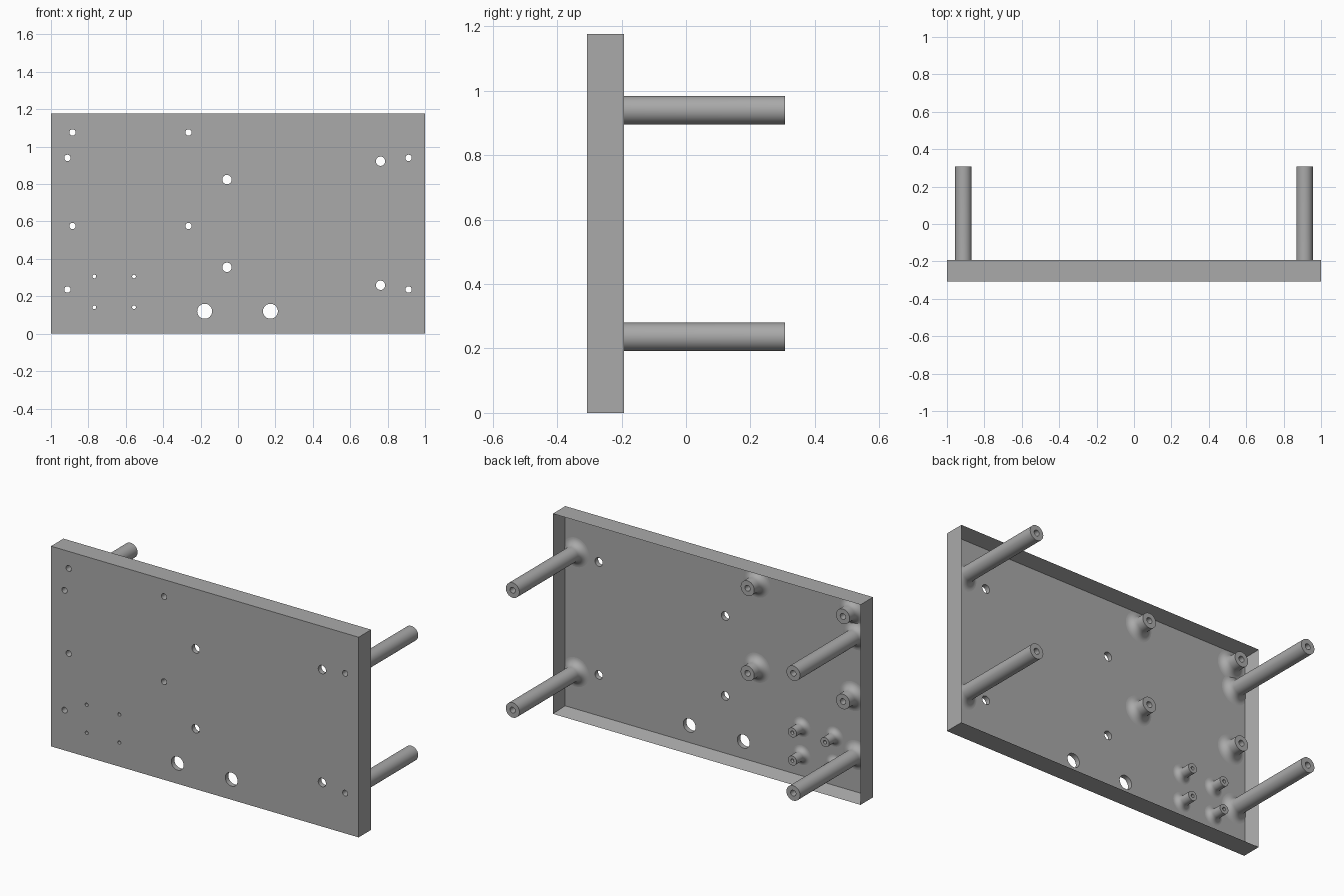
import bpy, bmesh, math

old = bpy.data.objects.get("Cube")
if old:
    bpy.data.objects.remove(old, do_unlink=True)

W, H = 1.0, 1.176                                  # half width, height
FRONT, FLOOR, RIM, TIP = -0.308, -0.279, -0.192, 0.307
WALL = 0.027

grey = bpy.data.materials.new("plain grey")
grey.use_nodes = True
color = (0.4, 0.4, 0.4, 1)
grey.diffuse_color = color
grey.node_tree.nodes["Principled BSDF"].inputs["Base Color"].default_value = color


def add_object(name, bm):
    bmesh.ops.recalc_face_normals(bm, faces=bm.faces)
    mesh = bpy.data.meshes.new(name)
    bm.to_mesh(mesh)
    bm.free()
    mesh.materials.append(grey)
    obj = bpy.data.objects.new(name, mesh)
    bpy.context.collection.objects.link(obj)
    return obj


def ring_loop(name, profile, x, z, steps=40):
    """Revolve a closed (radius, y) profile around the y axis through (x, z)."""
    bm = bmesh.new()
    rings = []
    for i in range(steps):
        a = math.tau * i / steps
        rings.append([bm.verts.new((x + r * math.cos(a), y, z + r * math.sin(a)))
                      for r, y in profile])
    n = len(profile)
    for i in range(steps):
        p, q = rings[i], rings[(i + 1) % steps]
        for j in range(n):
            k = (j + 1) % n
            bm.faces.new((p[j], p[k], q[k], q[j]))
    return add_object(name, bm)


def pillar(name, x, z, radius, bore, tip, fillet):
    """Hollow pillar with a rounded flare where it meets the panel."""
    profile = [(bore, FLOOR), (radius + fillet, FLOOR)]
    for i in range(1, 9):
        a = math.pi / 2 * i / 8
        profile.append((radius + fillet * (1 - math.sin(a)),
                        FLOOR + fillet * (1 - math.cos(a))))
    profile += [(radius, tip), (bore, tip)]
    obj = ring_loop(name, profile, x, z)
    bpy.ops.object.select_all(action='DESELECT')
    obj.select_set(True)
    bpy.context.view_layer.objects.active = obj
    bpy.ops.object.shade_smooth_by_angle(angle=math.radians(35))


# Hole groups: centres and radius
posts = [(s * 0.912, z) for s in (-1, 1) for z in (0.236, 0.94)]
standoffs = [(x, z) for x in (-0.885, -0.265) for z in (0.576, 1.076)]
pegs = [(x, z) for x in (-0.768, -0.556) for z in (0.141, 0.306)]
screws = [(-0.059, 0.355), (-0.059, 0.824), (0.762, 0.259), (0.762, 0.922)]
ports = [(-0.178, 0.12), (0.173, 0.12)]
groups = [(posts, 0.017), (standoffs, 0.017), (pegs, 0.01), (screws, 0.025), (ports, 0.04)]

# Shallow tray: box with the back face inset and pushed in
bm = bmesh.new()
bmesh.ops.create_cube(bm, size=1)
for v in bm.verts:
    v.co = (v.co.x * 2 * W, FRONT if v.co.y < 0 else RIM, (v.co.z + 0.5) * H)
bm.normal_update()
back = max(bm.faces, key=lambda f: f.normal.y)
bmesh.ops.inset_region(bm, faces=[back], thickness=WALL)
for v in back.verts:
    v.co.y = FLOOR
tray = add_object("panel_tray", bm)

# Cutter for all holes through the panel
bm = bmesh.new()
for centres, r in groups:
    for x, z in centres:
        made = bmesh.ops.create_cone(bm, cap_ends=True, segments=40,
                                     radius1=r, radius2=r, depth=0.2)
        for v in made["verts"]:
            v.co = (x + v.co.x, FRONT + v.co.z, z + v.co.y)
cutter = add_object("hole_cutter", bm)
cutter.hide_render = True
cutter.hide_viewport = True
cut = tray.modifiers.new("holes", 'BOOLEAN')
cut.operation = 'DIFFERENCE'
cut.solver = 'EXACT'
cut.object = cutter
bpy.context.view_layer.objects.active = tray
cutter.hide_viewport = False
bpy.ops.object.modifier_apply(modifier=cut.name)
bpy.data.objects.remove(cutter, do_unlink=True)

# Long legs, board standoffs and small pegs on the back
for i, (x, z) in enumerate(posts):
    pillar(f"long_post_{i + 1}", x, z, 0.044, 0.017, TIP, 0.042)
for i, (x, z) in enumerate(standoffs):
    pillar(f"standoff_{i + 1}", x, z, 0.044, 0.017, RIM, 0.042)
for i, (x, z) in enumerate(pegs):
    pillar(f"small_peg_{i + 1}", x, z, 0.028, 0.01, RIM, 0.03)
